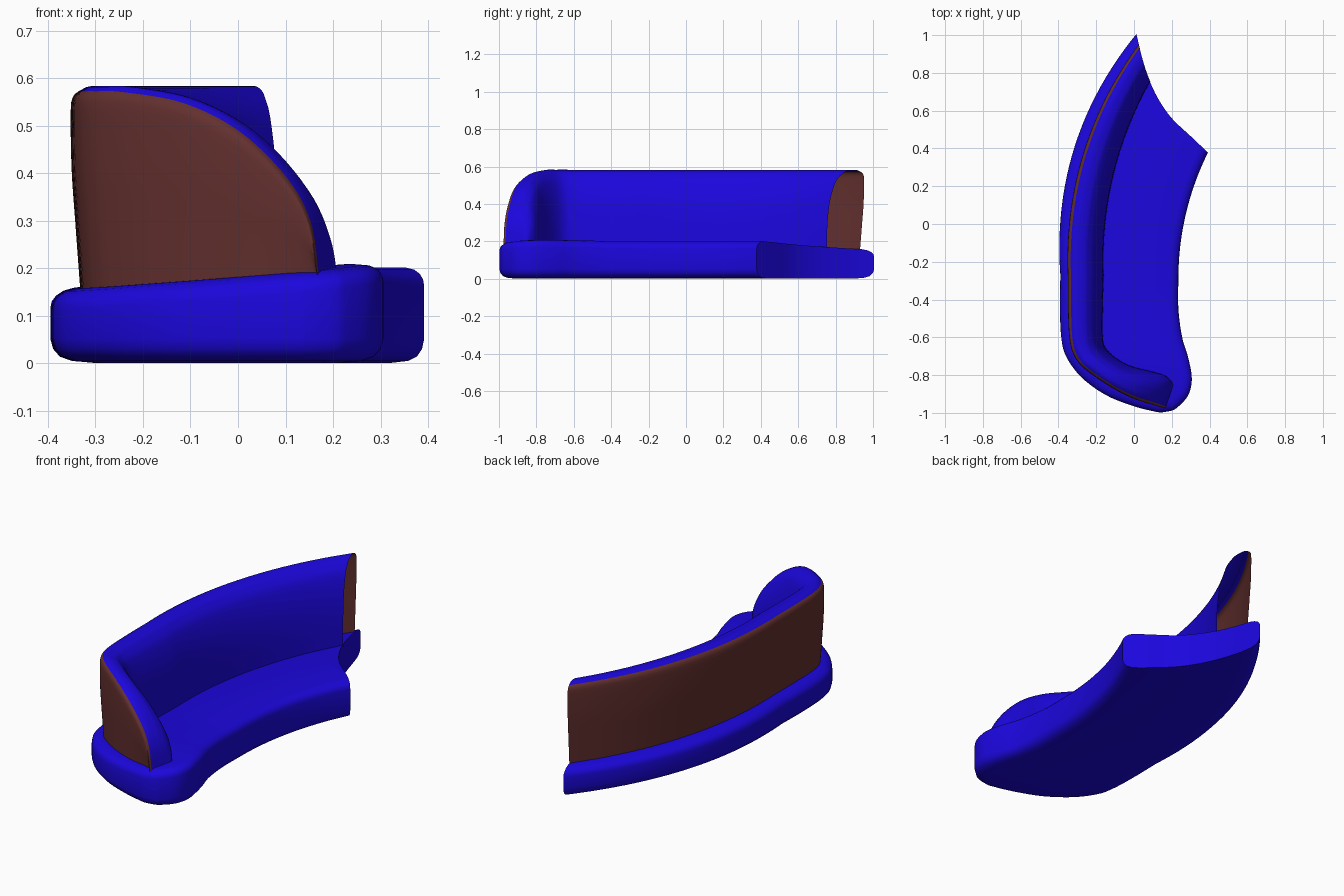
import bpy, bmesh, math
from mathutils import Vector

if "Cube" in bpy.data.objects:
    bpy.data.objects.remove(bpy.data.objects["Cube"])

CX, CY, R = 1.74, -0.27, 2.13   # centre and outer radius of the curved plan


def material(name, rgb):
    m = bpy.data.materials.new(name)
    m.diffuse_color = (*rgb, 1)
    m.use_nodes = True
    m.node_tree.nodes["Principled BSDF"].inputs["Base Color"].default_value = m.diffuse_color
    return m


blue = material("blue fabric", (0.011, 0.002, 0.72))
brown = material("brown panel", (0.125, 0.03, 0.028))


def smooth_points(pts, n):
    """Catmull-Rom through tuples of any length."""
    v = [Vector(p) for p in pts]
    v = [2 * v[0] - v[1]] + v + [2 * v[-1] - v[-2]]
    out = []
    for i in range(1, len(v) - 2):
        a, b, c, d = v[i - 1:i + 3]
        for k in range(n):
            t = k / n
            out.append(0.5 * (2 * b + (c - a) * t + (2 * a - 5 * b + 4 * c - d) * t * t
                              + (3 * b - a - 3 * c + d) * t ** 3))
    return out + [v[-2]]


def polar(r, th):
    return Vector((CX - r * math.cos(th), CY + r * math.sin(th)))


def radius(p):
    return math.hypot(p[0] - CX, p[1] - CY)


def seat_top(p):
    t = (R - radius(p)) / 0.63
    cap = 0.201 + 0.011 * min(max((-0.4 - p[1]) / 0.4, 0), 1)
    return min(0.155 + 0.06 * max(t, 0), cap)


def make(name, verts, faces, mat, fix=False):
    me = bpy.data.meshes.new(name)
    me.from_pydata([tuple(v) for v in verts], [], faces)
    if fix:
        bm = bmesh.new()
        bm.from_mesh(me)
        bmesh.ops.recalc_face_normals(bm, faces=bm.faces)
        bm.to_mesh(me)
        bm.free()
    me.materials.append(mat)
    ob = bpy.data.objects.new(name, me)
    bpy.context.collection.objects.link(ob)
    return ob


def shade(ob, deg):
    bpy.ops.object.select_all(action='DESELECT')
    ob.select_set(True)
    bpy.context.view_layer.objects.active = ob
    bpy.ops.object.shade_smooth_by_angle(angle=math.radians(deg))


# Concave cut at the far end, from the front corner to the back tip
cut = smooth_points([(0.392, 0.378), (0.3, 0.465), (0.2, 0.56), (0.13, 0.66),
                     (0.08, 0.765), (0.043, 0.88), (0.013, 1.005)], 6)


def cut_angle(r):
    for a, b in zip(cut, cut[1:]):
        ra, rb = radius(a), radius(b)
        if ra <= r <= rb:
            p = a.lerp(b, (r - ra) / (rb - ra))
            return math.atan2(p.y - CY, CX - p.x)
    return 0.63


def bulge(th):
    return math.sin(math.pi * min(th / 0.65, 1))


# Seat: paired back/front outline points, rounded rings, strip-filled top and bottom
pairs = []
for k in range(31):
    th = 0.8 * (1 - k / 30)
    pairs.append((*polar(R + 0.026 * bulge(th) + 0.025 * th, th), *polar(1.505 - 0.02 * th, th)))
tip = smooth_points([pairs[-1], (-.392, -.45, .235, -.45), (-.385, -.6, .255, -.6),
                     (-.36, -.70, .285, -.70), (-.28, -.81, .305, -.80),
                     (-.15, -.905, .30, -.87), (0, -.965, .275, -.925),
                     (.12, -.995, .225, -.975), (.15, -.997, .195, -.99)], 5)
pairs += [tuple(p) for p in tip[1:]]
loop = [Vector(p[:2]) for p in pairs] + [Vector(p[2:]) for p in reversed(pairs)]
n, half = len(loop), len(pairs)
rings = [(.09, 0, .001), (.045, 0, .005), (.02, 0, .014), (.006, 0, .03), (0, 0, .052),
         (0, 1, -.04), (.003, 1, -.025), (.012, 1, -.013), (.028, 1, -.004), (.05, 1, 0)]
verts, faces = [], []
for inset, on_top, dz in rings:
    for i, p in enumerate(loop):
        t = (loop[(i + 1) % n] - loop[i - 1]).normalized()
        q = p + inset * Vector((-t.y, t.x))
        verts.append((q.x, q.y, dz + (seat_top(q) if on_top else 0)))
for j in range(len(rings) - 1):
    for i in range(n):
        k = (i + 1) % n
        faces.append((j * n + i, j * n + k, j * n + n + k, j * n + n + i))
for base in (0, (len(rings) - 1) * n):
    for i in range(half - 1):
        faces.append((base + i, base + i + 1, base + n - 2 - i, base + n - 1 - i))
seat = make("seat", verts, faces, blue, True)

# Prism that trims the far end of the seat
poly = [tuple(p) for p in cut] + [(-.02, 1.2), (-.02, 2), (2, 2), (2, .29), (.48, .29)]
m = len(poly)
cv = [(x, y, z) for z in (-.5, .8) for x, y in poly]
cf = [tuple(range(m)), tuple(range(m, 2 * m))]
cf += [(i, (i + 1) % m, m + (i + 1) % m, m + i) for i in range(m)]
cutter = make("seat_cutter", cv, cf, blue, True)
cutter.hide_render = True
mod = seat.modifiers.new("trim", 'BOOLEAN')
mod.operation, mod.solver, mod.object = 'DIFFERENCE', 'EXACT', cutter
bpy.context.view_layer.objects.active = seat
bpy.ops.object.modifier_apply(modifier="trim")
bpy.data.objects.remove(cutter)
shade(seat, 40)

# Backrest and arm: one hollow shell swept from the cut end round to the arm tip
TOP = 0.583
arm = smooth_points([(-.345, -.27, -.16, -.27, TOP), (-.344, -.45, -.165, -.45, TOP),
                     (-.336, -.61, -.165, -.595, TOP), (-.31, -.70, -.15, -.655, TOP),
                     (-.25, -.77, -.10, -.705, .581), (-.12, -.86, -.02, -.75, .557),
                     (0, -.92, .075, -.775, .495), (.1, -.952, .16, -.80, .395),
                     (.15, -.967, .2, -.835, .30), (.168, -.972, .208, -.86, .185)], 6)


def shell_radius(u, th):
    outer = 2.085 + 0.012 * bulge(th) + 0.022 * th
    inner = 1.90 + 0.08 * th
    return outer + (inner - outer) * u


def sweep(name, profile, mat):
    rows = smooth_points(profile, 3)
    nr, vs = len(rows), []

    def add(p, v, h):
        base = seat_top(p) - 0.008
        vs.append((p.x, p.y, base + v * (h - base)))

    for k in range(30):
        for u, v in rows:
            th = cut_angle(shell_radius(u, 0.59)) * (1 - k / 30)
            add(polar(shell_radius(u, th), th), v, TOP)
    for s in arm:
        for u, v in rows:
            add(Vector(s[0:2]).lerp(Vector(s[2:4]), u), v, s[4])
    fs = [(a * nr + b, a * nr + nr + b, a * nr + nr + b + 1, a * nr + b + 1)
          for a in range(len(vs) // nr - 1) for b in range(nr - 1)]
    shade(make(name, vs, fs, mat), 60)


sweep("back_panel", [(.08, 0), (.02, .35), (-.02, .6), (-.03, .88), (.0, .95), (.06, .975)], brown)
sweep("backrest_cushion", [(.06, .975), (.2, 1), (.45, .98), (.58, .94), (.74, .85),
                           (.9, .62), (.98, .33), (1, 0)], blue)
